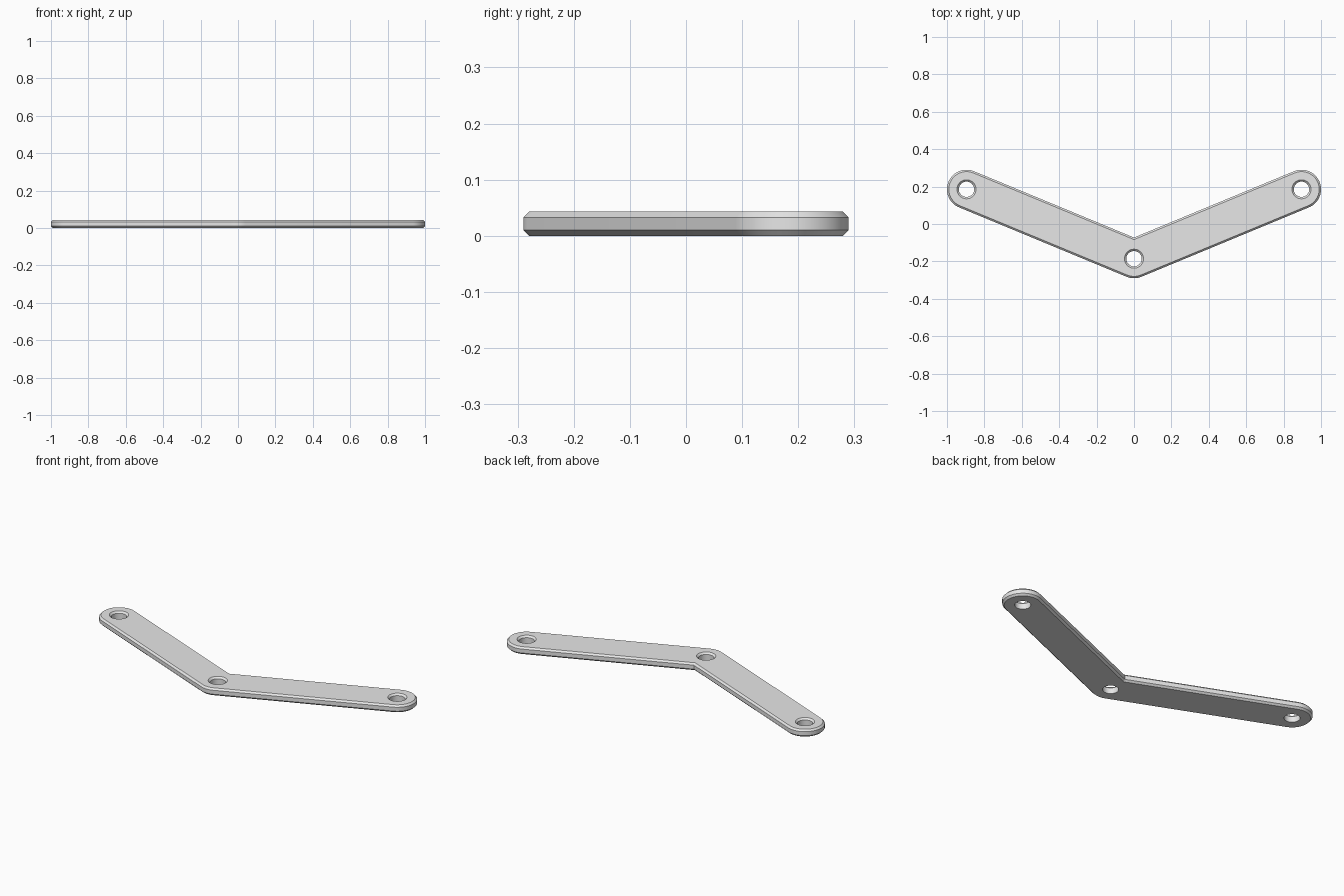
import bpy, bmesh
from math import sin, cos, radians, pi

cube = bpy.data.objects.get("Cube")
if cube:
    bpy.data.objects.remove(cube, do_unlink=True)

RADIUS, HEIGHT, CHAMFER = 0.1045, 0.043, 0.01
HOLE = 0.041
TILT = radians(22.5)                      # rise of each arm
END_X, END_Y = 1 - RADIUS, 0.29 - RADIUS  # end hole centres
RIGHT, LEFT, MIDDLE = (END_X, END_Y), (-END_X, END_Y), (0, -END_Y)


def arc(centre, r, start, end, steps):
    return [(centre[0] + r * cos(start + (end - start) * i / steps),
             centre[1] + r * sin(start + (end - start) * i / steps))
            for i in range(steps + 1)]


def outline(r):
    """Bent bar outline: round ends, sharp inner corner, rounded outer corner."""
    points = arc(RIGHT, r, TILT - pi / 2, TILT + pi / 2, 32)
    points.append((0, -END_Y + r / cos(TILT)))
    points += arc(LEFT, r, pi / 2 - TILT, 3 * pi / 2 - TILT, 32)
    points += arc(MIDDLE, r, 3 * pi / 2 - TILT, 3 * pi / 2 + TILT, 10)[1:-1]
    # the outer corner arc ends on the lower edges of both arms
    points.insert(len(points) - 9, arc(MIDDLE, r, 3 * pi / 2 - TILT, 0, 1)[0])
    points.append(arc(MIDDLE, r, 3 * pi / 2 + TILT, 0, 1)[0])
    return points


def wall(bm, loops):
    """Join stacked loops of (points, z); return bottom and top edge loops."""
    rings = [[bm.verts.new((x, y, z)) for x, y in pts] for pts, z in loops]
    n = len(rings[0])
    for low, high in zip(rings, rings[1:]):
        for i in range(n):
            j = (i + 1) % n
            bm.faces.new((low[i], low[j], high[j], high[i]))
    return [[bm.edges.get((ring[i], ring[(i + 1) % n])) for i in range(n)]
            for ring in (rings[0], rings[-1])]


bm = bmesh.new()
# chamfered outer rim
bottom, top = wall(bm, [(outline(RADIUS - CHAMFER), 0),
                        (outline(RADIUS), CHAMFER),
                        (outline(RADIUS), HEIGHT - CHAMFER),
                        (outline(RADIUS - CHAMFER), HEIGHT)])
# through holes, countersunk on top
for centre in (RIGHT, LEFT, MIDDLE):
    circle = lambda r: arc(centre, r, 0, 2 * pi, 40)[:-1]
    low, high = wall(bm, [(circle(HOLE), 0),
                          (circle(HOLE), HEIGHT - CHAMFER),
                          (circle(HOLE + CHAMFER), HEIGHT)])
    bottom += low
    top += high
# flat faces
for edges, z in ((bottom, -1), (top, 1)):
    bmesh.ops.triangle_fill(bm, use_beauty=True, edges=edges, normal=(0, 0, z))
bmesh.ops.recalc_face_normals(bm, faces=bm.faces[:])

mesh = bpy.data.meshes.new("angled_bar")
bm.to_mesh(mesh)
bm.free()
bar = bpy.data.objects.new("angled_bar", mesh)
bpy.context.collection.objects.link(bar)

grey = bpy.data.materials.new("light_grey")
grey.use_nodes = True
colour = (0.8, 0.8, 0.8, 1)
grey.diffuse_color = colour
grey.node_tree.nodes["Principled BSDF"].inputs["Base Color"].default_value = colour
mesh.materials.append(grey)

bpy.ops.object.select_all(action="DESELECT")
bar.select_set(True)
bpy.context.view_layer.objects.active = bar
bpy.ops.object.shade_smooth_by_angle(angle=radians(30))
